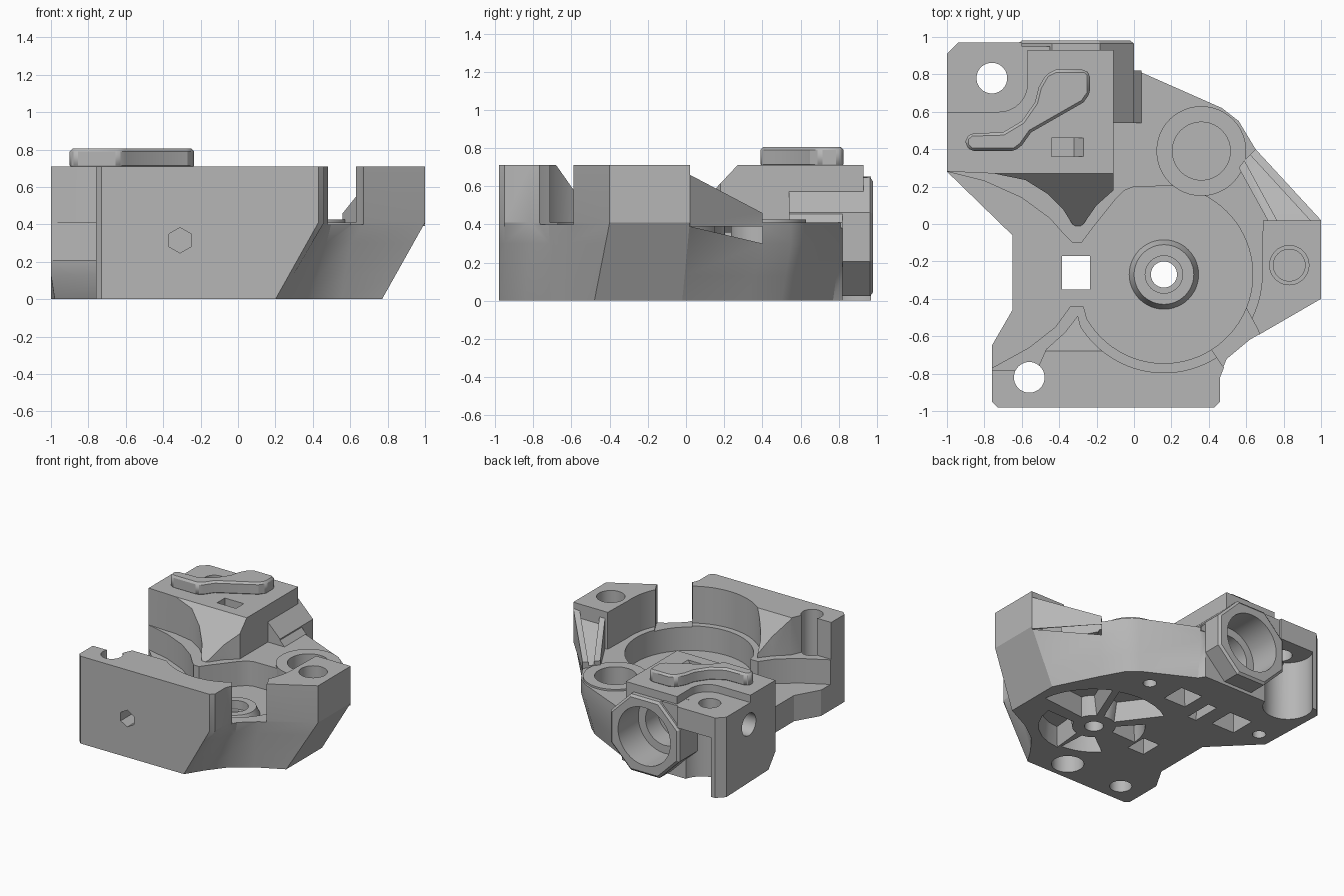
import bpy, bmesh, math

cube = bpy.data.objects.get("Cube")
if cube:
    bpy.data.objects.remove(cube, do_unlink=True)

grey = bpy.data.materials.new("plain_grey")
grey.use_nodes = True
grey.diffuse_color = (0.47, 0.47, 0.47, 1)
grey.node_tree.nodes["Principled BSDF"].inputs["Base Color"].default_value = grey.diffuse_color


def finish(bm, name):
    bmesh.ops.recalc_face_normals(bm, faces=bm.faces)
    mesh = bpy.data.meshes.new(name)
    bm.to_mesh(mesh)
    bm.free()
    mesh.materials.append(grey)
    ob = bpy.data.objects.new(name, mesh)
    bpy.context.collection.objects.link(ob)
    return ob


def loft(name, rings):
    """Skin rings of equal length and cap both ends."""
    bm = bmesh.new()
    rows = [[bm.verts.new(p) for p in ring] for ring in rings]
    n = len(rows[0])
    for a, b in zip(rows, rows[1:]):
        for i in range(n):
            j = (i + 1) % n
            bm.faces.new((a[i], a[j], b[j], b[i]))
    bm.faces.new(rows[0][::-1])
    bm.faces.new(rows[-1])
    return finish(bm, name)


def prism(name, pts, z0, z1, taper=1.0):
    cx = sum(p[0] for p in pts) / len(pts)
    cy = sum(p[1] for p in pts) / len(pts)
    top = [(cx + (x - cx) * taper, cy + (y - cy) * taper, z1) for x, y in pts]
    return loft(name, [[(x, y, z0) for x, y in pts], top])


def arc(cx, cy, r, a0, a1, n):
    return [(cx + r * math.cos(math.radians(a0 + (a1 - a0) * i / n)),
             cy + r * math.sin(math.radians(a0 + (a1 - a0) * i / n))) for i in range(n + 1)]


def circle(cx, cy, r, n=48, turn=0):
    return arc(cx, cy, r, turn, turn + 360, n)[:-1]


def rect(x0, x1, y0, y1):
    return [(x0, y0), (x1, y0), (x1, y1), (x0, y1)]


def tube(name, axis, ring, d0, d1):
    """Prism along x or y; ring is given in the plane across the axis."""
    place = (lambda u, v, d: (d, u, v)) if axis == "x" else (lambda u, v, d: (u, d, v))
    return loft(name, [[place(u, v, d) for u, v in ring] for d in (d0, d1)])


def hull(name, pts):
    bm = bmesh.new()
    for p in pts:
        bm.verts.new(p)
    bmesh.ops.convex_hull(bm, input=bm.verts)
    loose = [v for v in bm.verts if not v.link_faces]
    bmesh.ops.delete(bm, geom=loose, context="VERTS")
    return finish(bm, name)


def combine(target, other, mode):
    mod = target.modifiers.new(mode.lower(), "BOOLEAN")
    mod.operation = mode
    mod.solver = "EXACT"
    mod.object = other
    bpy.context.view_layer.objects.active = target
    bpy.ops.object.modifier_apply(modifier=mod.name)
    bpy.data.objects.remove(other, do_unlink=True)


def cut(ob):
    combine(body, ob, "DIFFERENCE")


def add(ob):
    combine(body, ob, "UNION")


# Main body: tapered underside below, straight walls above
upper = [(-.73, -.98), (.43, -.98), (.46, -.95), (.46, -.82), (.5, -.72), (.62, -.62), (1, -.4),
         (1, .02), (.65, .4), (.56, .55), (.47, .62), (.04, .81), (0, .82), (-.6, .82), (-.6, .97),
         (-.94, .97), (-1, .91), (-1, .28), (-.65, -.06), (-.65, -.46), (-.76, -.65), (-.76, -.95)]
lower = list(upper)
lower[1:12] = [(.2, -.98), (.22, -.95), (.29, -.84), (.4, -.7), (.55, -.59), (.77, -.48),
               (.77, -.02), (.6, .32), (.5, .5), (.42, .57), (.03, .77)]
lower[17:19] = [(-.98, .34), (-.65, .01)]


def taper_height(i):
    return .3 if 8 <= i <= 11 else .13 if i in (17, 18) else .41


def body_ring(z):
    ring = []
    for i, (a, b) in enumerate(zip(lower, upper)):
        t = min(1, z / taper_height(i))
        ring.append((a[0] + (b[0] - a[0]) * t, a[1] + (b[1] - a[1]) * t, z))
    return ring


body = loft("bracket_body", [body_ring(z) for z in (0, .13, .3, .41, .71)])

# Dished floor with the open channel to the right-hand side
CX, CY = .16, -.27
floor = [(-1.2, .29), (-1, .28), (-.8, .23), (-.6, .14), (-.45, .03), (-.37, -.06), (-.33, -.1),
         (-.28, -.1), (-.22, -.02), (-.1, .13), (-.05, .18), (0, .2)]
floor += arc(CX, CY, .475, 85, -150, 48)
floor += [(-.27, -.44), (-.34, -.44), (-.42, -.55), (-.56, -.66), (-.76, -.77), (-1.2, -.79)]
cut(prism("floor_cutter", floor, .21, 1))

# Everything above the ledge level except front wall, post and rear block
ledge = [(-1.2, .28), (-.98, .28), (-.75, .27), (-.58, .235), (-.46, .16), (-.38, .08), (-.33, 0),
         (-.3, -.02), (-.27, 0), (-.2, .1), (-.11, .18), (-.11, 1.2), (1.2, 1.2), (1.2, .02),
         (.69, .02)]
ledge += arc(CX, CY, .525, 5, -148, 46)
ledge += [(-.3, -.49), (-.37, -.58), (-.47, -.67), (-.51, -.76), (-.62, -.78), (-1.2, -.78)]
cut(prism("ledge_cutter", ledge, .41, 1))

# Sloped tops on the pointed noses of the rear block and front wall
for x0, x1, y_wall, y_tip in ((-.8, 0, .27, -.01), (-.5, -.05, -.68, -.47)):
    past = y_tip + (y_tip - y_wall) * .2
    slope = [(y_wall, .71), (y_tip, .412), (past, .412), (past, .9), (y_wall, .9)]
    cut(tube("nose_slope", "x", slope, x0, x1))

# Gap between front wall and post
cut(prism("gap_cutter", [(.4, -.65), (.6, -.45), (.66, -.56), (.72, -.72), (.56, -.86),
                         (.475, -.76)], .4, 1))

# Lowered rear corner with a hollow beneath it
corner = [(-1.1, .6)] + arc(-.72, .75, .15, -90, 0, 8) + [(-.57, 1.1), (-1.1, 1.1)]
cut(prism("corner_cutter", corner, .65, 1))
cut(prism("corner_scoop", circle(-.75, .87, .185), -.1, .48))

# Rear bearing housing and the block above it
AX, AZ = -.31, .335
octagon = circle(AX, AZ, .335, 8, 22.5)
small = circle(AX, AZ, .315, 8, 22.5)
add(loft("bearing_housing", [[(x, y, z) for x, z in ring]
                             for ring, y in ((octagon, .54), (octagon, .965), (small, .98))]))
add(prism("housing_cover", rect(-.57, -.11, .55, .93), .5, .71))
add(prism("corner_bridge", rect(-.63, -.45, .78, .95), .5, .648))
add(hull("housing_slope", [(x, y, z) for y in (.54, .82)
                           for x, z in ((-.14, .57), (-.11, .57), (.04, .41), (.04, .38), (-.14, .38))]))


# Sloped brace behind the post, with two raised edges
def brace(name, a, b, c, d, drop):
    tops = [(*a, .66 - drop), (*b, .66 - drop), (*c, .46 - drop / 2), (*d, .46 - drop / 2)]
    add(hull(name, tops + [(x, y, .39) for x, y, z in tops]))


brace("brace_web", (.72, .01), (.98, .01), (.64, .39), (.58, .33), .06)
brace("brace_outer_edge", (.95, .01), (1, .02), (.65, .4), (.62, .37), 0)
brace("brace_inner_edge", (.72, .01), (.77, .01), (.59, .34), (.56, .3), 0)

# Round seat on the plateau and collar in the dish
add(prism("round_seat", circle(.36, .39, .24), .3, .425))
add(prism("axle_collar", circle(CX, CY, .19), .2, .27, .84))

# Bores and holes
cut(tube("bearing_bore", "y", circle(AX, AZ, .235), .72, 1.1))
cut(tube("bearing_seat", "y", circle(AX, AZ, .17), .56, .8))
cut(tube("shaft_hole", "y", circle(AX, .31, .05, 24), .2, .6))
cut(tube("hex_hole", "y", circle(AX, .315, .068, 6, 30), -1.1, -.66))
cut(tube("side_hole", "x", circle(.62, .48, .09, 32), -1.1, -.75))
for x, y, r, z0, z1 in ((.36, .39, .155, .25, 1), (CX, CY, .1, .2, 1), (CX, CY, .07, -1, 1),
                        (.83, -.22, .105, .5, 1), (.83, -.22, .085, .45, 1),
                        (-.76, .78, .082, .3, 1), (-.56, -.82, .082, -1, 1),
                        (-.05, -.82, .12, -1, .18), (.25, .48, .05, -1, .15), (-.85, .42, .05, -1, .2)):
    cut(prism("hole_cutter", circle(x, y, r, 40), z0, z1))
cut(prism("square_window", rect(-.385, -.235, -.35, -.17), -1, 1))
cut(hull("small_pocket", [(x, y, z) for y in (.36, .46)
                          for x, z in ((-.44, .9), (-.27, .9), (-.27, .71), (-.32, .65), (-.44, .65))]))

# Lightening pockets underneath
for mid, half, reach in ((37, 28, .55), (97, 27, .54), (-47, 42, .41), (245, 24, .38), (157, 21, .38)):
    sector = arc(CX, CY, reach, mid - half, mid + half, 6)
    sector += arc(CX, CY, .16, mid + half * .75, mid - half * .75, 3)
    cut(prism("sector_pocket", sector, -.01, .15, .84))
for box, depth in ((rect(-.17, .03, .38, .58), .15), (rect(-.69, -.48, .32, .53), .2),
                   (rect(-.36, -.28, .28, .52), .14)):
    cut(prism("square_pocket", box, -.01, depth, .8))

# Raised guide on the rear block
guide = [(-.9, .42), (-.87, .39), (-.64, .39), (-.6, .42), (-.55, .49), (-.27, .65), (-.235, .7),
         (-.235, .8), (-.26, .825), (-.42, .825), (-.47, .8), (-.51, .73), (-.53, .65), (-.6, .55),
         (-.7, .49), (-.87, .485), (-.9, .46)]
plate = prism("raised_guide", guide, .7, .805)
bevel = plate.modifiers.new("soft_edge", "BEVEL")
bevel.width = .015
bevel.segments = 1

for ob in (body, plate):
    bpy.ops.object.select_all(action="DESELECT")
    ob.select_set(True)
    bpy.context.view_layer.objects.active = ob
    bpy.ops.object.shade_smooth_by_angle(angle=math.radians(25))
